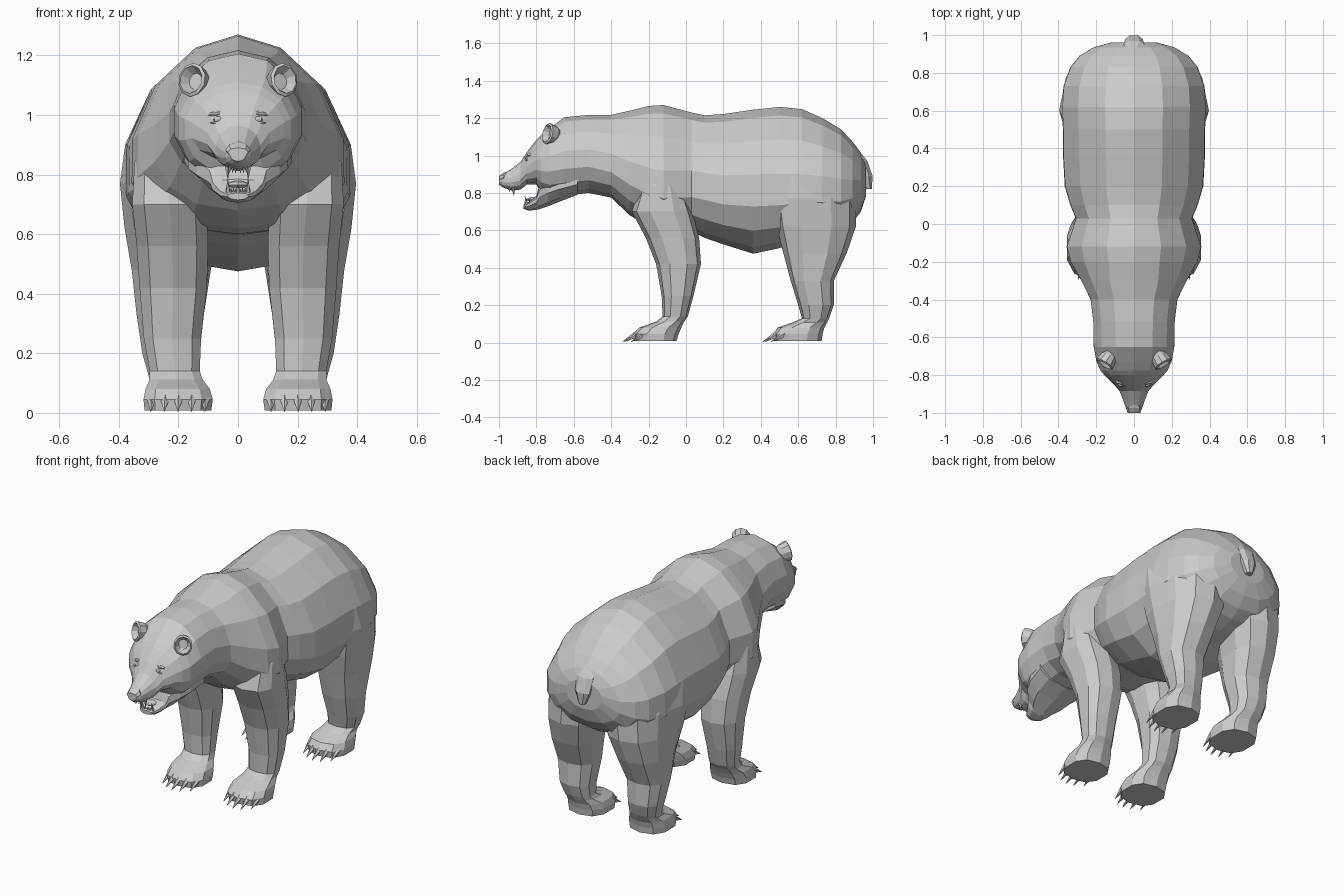
import bpy, bmesh, math
from mathutils import Vector, Matrix

fur = bpy.data.materials.new("grey_fur")
fur.diffuse_color = (0.6, 0.6, 0.6, 1)


def finish(name, bm):
    bmesh.ops.recalc_face_normals(bm, faces=bm.faces[:])
    mesh = bpy.data.meshes.new(name)
    bm.to_mesh(mesh)
    bm.free()
    mesh.materials.append(fur)
    ob = bpy.data.objects.new(name, mesh)
    bpy.context.collection.objects.link(ob)
    return ob


def loft(name, rings):
    """Skin a list of equal-length point rings and cap both ends."""
    bm = bmesh.new()
    vs = [[bm.verts.new(p) for p in r] for r in rings]
    n = len(vs[0])
    for a, b in zip(vs, vs[1:]):
        for i in range(n):
            j = (i + 1) % n
            bm.faces.new((a[i], a[j], b[j], b[i]))
    bm.faces.new(vs[0])
    bm.faces.new(vs[-1])
    return finish(name, bm)


def soft(v, e):
    return math.copysign(abs(v) ** e, v)


def cross_ring(y, zb, zt, hw, zw, n=14):
    """Upright section across the spine, widest at height zw."""
    pts = []
    for i in range(n):
        a = 2 * math.pi * i / n
        c, s = math.cos(a), math.sin(a)
        e = (1.12 if y > -.3 else .95) if c > 0 else .88
        pts.append((hw * soft(s, e), y, zw + c * ((zt - zw) if c > 0 else (zw - zb))))
    return pts


def flat_ring(z, y0, y1, x0, x1, skew=0, side=1, n=10, e=0.8):
    """Level section filling a y/x range; skew pushes its front edge outward."""
    pts = []
    hw = (x1 - x0) / 2
    for i in range(n):
        a = 2 * math.pi * (i + 0.5) / n
        s = soft(math.sin(a), e)
        pts.append((side * ((x0 + x1) / 2 + hw * soft(math.cos(a), e) - skew * s),
                    (y0 + y1) / 2 + (y1 - y0) / 2 * s, z))
    return pts


def spike(name, base, tip, r, n=5):
    base, tip = Vector(base), Vector(tip)
    d = tip - base
    bm = bmesh.new()
    m = Matrix.Translation((base + tip) / 2) @ d.to_track_quat('Z', 'Y').to_matrix().to_4x4()
    bmesh.ops.create_cone(bm, cap_ends=True, segments=n, radius1=r, radius2=0.001,
                          depth=d.length, matrix=m)
    return finish(name, bm)


def blob(name, centre, size, tilt=0):
    bm = bmesh.new()
    m = Matrix.Translation(centre) @ Matrix.Rotation(tilt, 4, 'Y') @ Matrix.Diagonal((*size, 1))
    bmesh.ops.create_uvsphere(bm, u_segments=8, v_segments=6, radius=1, matrix=m)
    return finish(name, bm)


# Body, neck, skull and snout: y, bottom, top, half width, widest height
loft("body_and_head", [cross_ring(*s) for s in (
    (-1.0, .845, .88, .026, .865), (-.98, .83, .898, .042, .865), (-.93, .812, .932, .06, .87),
    (-.885, .818, .965, .078, .88), (-.85, .845, 1.02, .108, .92), (-.80, .845, 1.085, .16, .945),
    (-.775, .80, 1.11, .182, .95), (-.73, .775, 1.145, .203, .955),
    (-.65, .785, 1.205, .218, .97), (-.52, .80, 1.217, .22, .98),
    (-.40, .775, 1.218, .235, .95), (-.30, .68, 1.24, .285, .89), (-.20, .62, 1.265, .345, .84),
    (-.12, .60, 1.27, .365, .82), (.03, .595, 1.23, .315, .83), (.10, .56, 1.215, .345, .82),
    (.20, .525, 1.222, .375, .80), (.36, .475, 1.245, .384, .80), (.50, .505, 1.26, .385, .80),
    (.62, .55, 1.248, .39, .80), (.73, .57, 1.20, .382, .80), (.83, .60, 1.14, .345, .80),
    (.89, .64, 1.075, .295, .81), (.935, .70, 1.015, .22, .83), (.962, .78, .95, .12, .87))])

# Open lower jaw
loft("lower_jaw", [cross_ring(*s, n=10) for s in (
    (-.58, .79, .95, .19, .87), (-.68, .752, .92, .175, .85), (-.74, .728, .89, .145, .83),
    (-.785, .713, .84, .10, .80),
    (-.80, .71, .785, .088, .765), (-.84, .705, .752, .062, .74), (-.87, .715, .738, .036, .73))])

# Tongue, nose pad and tail
blob("tongue", (0, -.80, .765), (.04, .055, .014))
loft("nose", [cross_ring(*s, n=8) for s in (
    (-.955, .85, .915, .03, .885), (-.975, .845, .908, .042, .882), (-1.0, .855, .89, .034, .875))])
loft("tail", [flat_ring(z, y0, y1, -w, w, n=8) for z, y0, y1, w in (
    (1.035, .88, .92, .03), (.97, .90, .972, .058), (.89, .92, 1.0, .05), (.82, .955, .995, .02))])

# Leg sections: z, back-to-front range, inner-to-outer range, skew
FRONT_LEG = ((.95, -.18, -.06, .16, .30), (.84, -.24, -.02, .13, .352), (.70, -.29, .035, .10, .36),
             (.56, -.215, .07, .095, .345), (.42, -.16, .08, .10, .335), (.25, -.13, .04, .12, .32),
             (.14, -.125, .01, .125, .30), (.112, -.16, -.01, .115, .30), (.08, -.25, -.025, .09, .315),
             (.045, -.285, -.04, .08, .322), (.008, -.28, -.05, .085, .318))
HIND_LEG = ((1.02, .50, .64, .2, .315, .01), (.90, .475, .78, .12, .372, .03),
            (.77, .465, .91, .06, .385, .045), (.62, .485, .908, .07, .375, .03),
            (.48, .52, .86, .09, .358, .01), (.33, .56, .79, .11, .345), (.20, .60, .79, .125, .325),
            (.13, .62, .765, .125, .305), (.108, .57, .755, .115, .30), (.08, .49, .74, .09, .315),
            (.045, .465, .73, .08, .322), (.008, .47, .725, .085, .318))

for side, word in ((-1, "left"), (1, "right")):
    # Legs with paws and five claws each
    for part, table in (("front", FRONT_LEG), ("hind", HIND_LEG)):
        loft(f"{part}_leg_{word}", [flat_ring(*r, side=side) for r in table])
        toe = table[-2][1]
        for k in range(5):
            t = (k - 2) / 2
            x, y = side * (.2 + t * .09), toe + .045 * t * t
            spike(f"{part}_claw_{word}_{k + 1}", (x, y + .02, .045),
                  (x * 1.01, y - .055, .004), .017)

    # Cupped ear
    rings = []
    tilt = Matrix.Translation((side * .155, -.74, 1.118)) @ Matrix.Rotation(side * .55, 4, 'Z') \
        @ Matrix.Rotation(-.2, 4, 'X')
    for r, dy in ((.03, .07), (.05, .04), (.058, 0), (.048, -.006), (.028, .025)):
        rings.append([tilt @ Vector((r * .9 * math.sin(a), dy, r * math.cos(a)))
                      for a in (2 * math.pi * i / 10 for i in range(10))])
    loft(f"ear_{word}", rings)

    # Eye, lids and brow
    blob(f"eye_{word}", (side * .068, -.85, .985), (.016, .012, .011))
    blob(f"lower_lid_{word}", (side * .068, -.85, .972), (.028, .011, .006), side * -.12)
    blob(f"brow_{word}", (side * .066, -.832, 1.004), (.036, .018, .010), side * .12)

    # Nostril and teeth
    blob(f"nostril_{word}", (side * .02, -.992, .872), (.010, .006, .009))
    spike(f"upper_canine_{word}", (side * .036, -.925, .83), (side * .034, -.92, .785), .010)
    spike(f"lower_canine_{word}", (side * .034, -.85, .735), (side * .034, -.862, .785), .009)
    for k in range(3):
        spike(f"upper_tooth_{word}_{k + 1}", (side * (.008 + .01 * k), -.945, .83),
              (side * (.008 + .01 * k), -.945, .806), .006)
        spike(f"lower_tooth_{word}_{k + 1}", (side * (.006 + .009 * k), -.858, .73),
              (side * (.006 + .009 * k), -.862, .755), .005)
